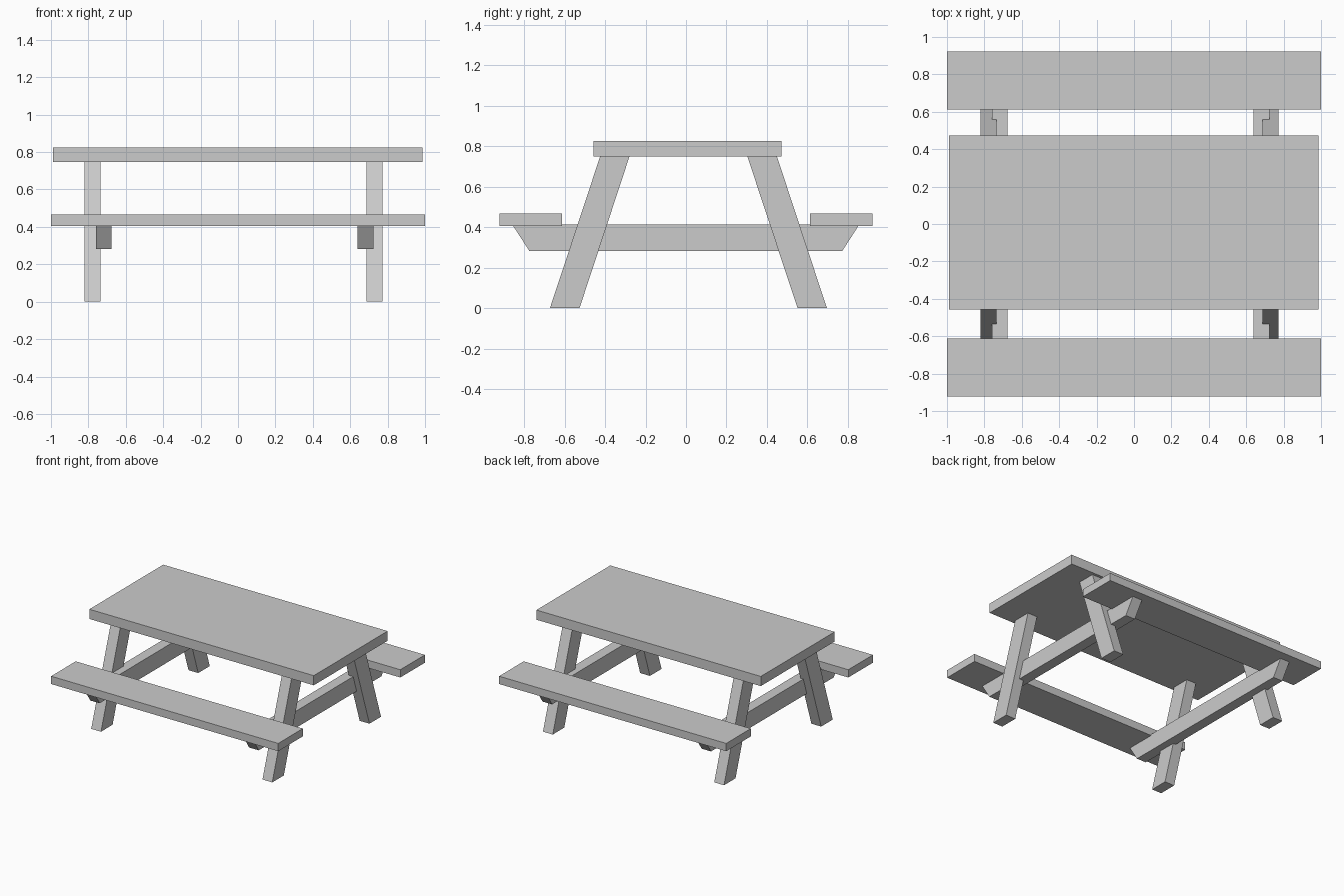
import bpy, bmesh

if "Cube" in bpy.data.objects:
    bpy.data.objects.remove(bpy.data.objects["Cube"])


def prism(name, profile, x0, x1):
    """Extrude a (y, z) profile along x from x0 to x1."""
    bm = bmesh.new()
    face = bm.faces.new([bm.verts.new((x0, y, z)) for y, z in profile])
    side = bmesh.ops.extrude_face_region(bm, geom=[face])
    verts = [g for g in side["geom"] if isinstance(g, bmesh.types.BMVert)]
    bmesh.ops.translate(bm, verts=verts, vec=(x1 - x0, 0, 0))
    bmesh.ops.recalc_face_normals(bm, faces=bm.faces)
    mesh = bpy.data.meshes.new(name)
    bm.to_mesh(mesh)
    bm.free()
    obj = bpy.data.objects.new(name, mesh)
    bpy.context.collection.objects.link(obj)
    return obj


def board(name, x0, x1, y0, y1, z0, z1):
    return prism(name, [(y0, z0), (y1, z0), (y1, z1), (y0, z1)], x0, x1)


# Table top
board("table_top", -0.989, 0.987, -0.457, 0.472, 0.748, 0.825)

# Bench seats
board("front_bench", -1, 1, -0.9225, -0.613, 0.405, 0.467)
board("back_bench", -1, 1, 0.613, 0.9225, 0.405, 0.467)

# Splayed legs and bevelled cross beams, one frame at each end
front_leg = [(-0.672, 0), (-0.526, 0), (-0.279, 0.75), (-0.424, 0.75)]
back_leg = [(0.551, 0), (0.696, 0), (0.449, 0.75), (0.303, 0.75)]
beam = [(-0.773, 0.281), (0.771, 0.281), (0.857, 0.414), (-0.859, 0.414)]
frames = {"left": ((-0.822, -0.736), (-0.760, -0.677)),
          "right": ((0.686, 0.772), (0.639, 0.724))}
for side, (leg_x, beam_x) in frames.items():
    prism(f"{side}_front_leg", front_leg, *leg_x)
    prism(f"{side}_back_leg", back_leg, *leg_x)
    prism(f"{side}_cross_beam", beam, *beam_x)
